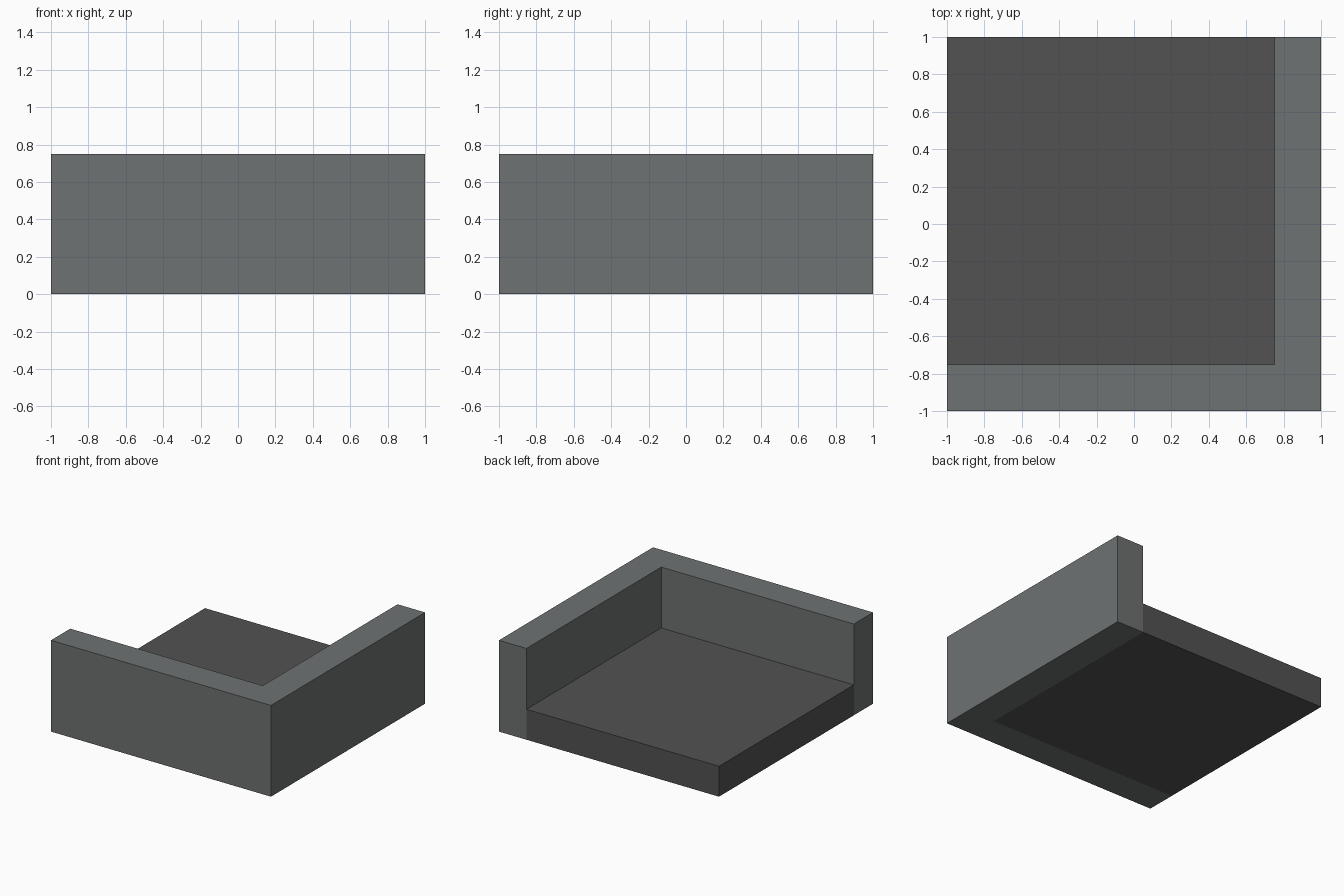
import bpy

cube = bpy.data.objects.get("Cube")
if cube:
    bpy.data.objects.remove(cube, do_unlink=True)


def make_material(name, color):
    mat = bpy.data.materials.new(name)
    mat.use_nodes = True
    mat.diffuse_color = color
    mat.node_tree.nodes["Principled BSDF"].inputs["Base Color"].default_value = color
    return mat


def extrude_outline(name, outline, height, mat):
    """Solid prism standing on z = 0 from a counter-clockwise outline."""
    n = len(outline)
    verts = [(x, y, z) for z in (0, height) for x, y in outline]
    faces = [tuple(reversed(range(n))), tuple(range(n, 2 * n))]
    faces += [(i, (i + 1) % n, (i + 1) % n + n, i + n) for i in range(n)]
    mesh = bpy.data.meshes.new(name)
    mesh.from_pydata(verts, [], faces)
    mesh.materials.append(mat)
    obj = bpy.data.objects.new(name, mesh)
    bpy.context.collection.objects.link(obj)
    return obj


wall_grey = make_material("wall grey", (0.156, 0.168, 0.168, 1))
floor_grey = make_material("floor dark grey", (0.084, 0.084, 0.084, 1))

INNER = 0.75  # inner face of the walls

# L-shaped wall along the front and left sides
extrude_outline("corner_wall",
                [(-1, -1), (1, -1), (1, 1), (INNER, 1), (INNER, -INNER), (-1, -INNER)],
                0.75, wall_grey)

# Low floor slab filling the corner
extrude_outline("floor_slab",
                [(-1, -INNER), (INNER, -INNER), (INNER, 1), (-1, 1)],
                0.25, floor_grey)
